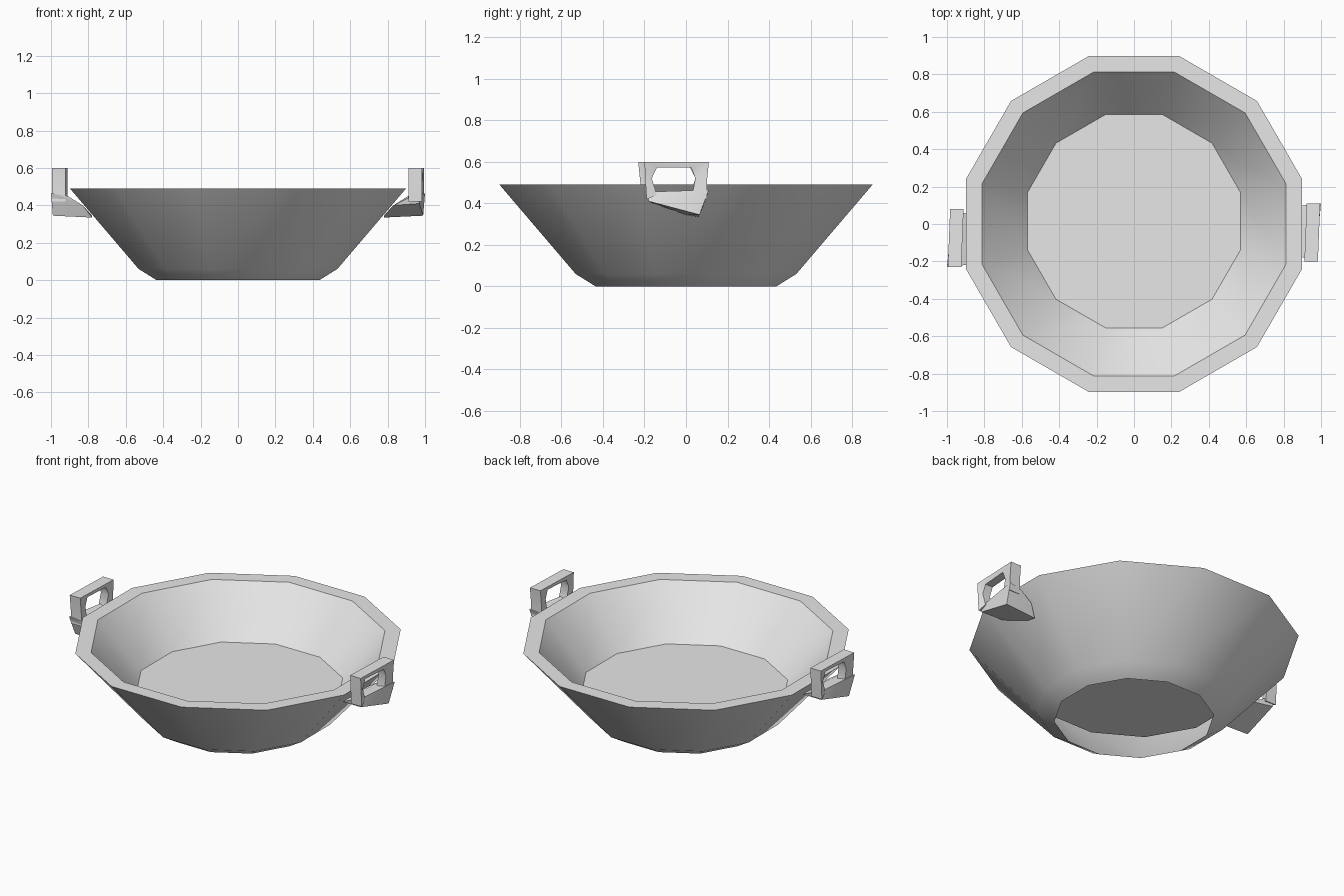
import bpy, bmesh, math
from mathutils import Matrix

old = bpy.data.objects.get("Cube")
if old:
    bpy.data.objects.remove(old, do_unlink=True)

grey = bpy.data.materials.new("plain grey")
grey.use_nodes = True
COLOR = (0.8, 0.8, 0.8, 1)
grey.diffuse_color = COLOR
grey.node_tree.nodes["Principled BSDF"].inputs["Base Color"].default_value = COLOR


def finish(name, bm, angle=30):
    bmesh.ops.recalc_face_normals(bm, faces=bm.faces)
    mesh = bpy.data.meshes.new(name)
    bm.to_mesh(mesh)
    bm.free()
    mesh.materials.append(grey)
    obj = bpy.data.objects.new(name, mesh)
    bpy.context.collection.objects.link(obj)
    bpy.ops.object.select_all(action='DESELECT')
    obj.select_set(True)
    bpy.context.view_layer.objects.active = obj
    bpy.ops.object.shade_smooth_by_angle(angle=math.radians(angle))
    return obj


def bridge(bm, a, b, closed=True):
    n = len(a)
    for i in range(n if closed else n - 1):
        j = (i + 1) % n
        bm.faces.new((a[i], a[j], b[j], b[i]))


# Bowl: twelve-sided shell, open underneath, with a raised inner floor
def make_bowl():
    sides = 12
    profile = [(0.45, 0), (0.55, 0.06), (0.93, 0.49), (0.84, 0.49), (0.59, 0.21)]
    bm = bmesh.new()
    rings = []
    for k, (r, z) in enumerate(profile):
        shift = 0.015 if k == len(profile) - 1 else 0
        ring = []
        for i in range(sides):
            a = math.tau * (i + 0.5) / sides
            ring.append(bm.verts.new((r * math.cos(a), r * math.sin(a) + shift, z)))
        rings.append(ring)
    for a, b in zip(rings, rings[1:]):
        bridge(bm, a, b)
    bm.faces.new(rings[-1])
    return finish("bowl", bm)


# Handle grip: chunky upright loop, given as outer and inner (y, z) pairs
def make_grip(name, turn):
    sections = [((-0.19, 0.42), (-0.14, 0.44)),
                ((-0.195, 0.5), (-0.165, 0.52)),
                ((-0.2, 0.6), (-0.14, 0.572)),
                ((0.11, 0.6), (0.025, 0.572)),
                ((0.1, 0.5), (0.045, 0.52)),
                ((0.1, 0.42), (0.03, 0.44))]
    bm = bmesh.new()
    loops = []
    for outer, inner in sections:
        mid = 0.955 + 0.04 * outer[0]
        loops.append([bm.verts.new((mid + dx, y, z)) for dx, (y, z) in (
            (-0.036, outer), (0.036, outer), (0.026, inner), (-0.026, inner))])
    for a, b in zip(loops, loops[1:]):
        bridge(bm, a, b)
    bm.faces.new(loops[0])
    bm.faces.new(loops[-1])
    bm.transform(turn)
    return finish(name, bm, 50)


# Handle bracket: faceted wedge joining the grip to the sloping wall
def make_bracket(name, turn):
    points = [(1.0, 0.11, 0.465), (0.99, 0.065, 0.345), (0.985, 0.01, 0.36),
              (0.97, -0.18, 0.41), (0.96, -0.19, 0.455), (0.91, -0.18, 0.44),
              (0.91, 0.1, 0.45), (0.78, 0.06, 0.335), (0.78, 0.0, 0.345),
              (0.83, -0.16, 0.40), (0.83, 0.09, 0.40)]
    bm = bmesh.new()
    for p in points:
        bm.verts.new(p)
    bmesh.ops.convex_hull(bm, input=bm.verts)
    bm.transform(turn)
    return finish(name, bm)


make_bowl()
half_turn = Matrix.Translation((0, -0.12, 0)) @ Matrix.Rotation(math.pi, 4, 'Z')
for side, turn in (("left", Matrix.Identity(4)), ("right", half_turn)):
    make_grip(side + "_handle_grip", turn)
    make_bracket(side + "_handle_bracket", turn)
